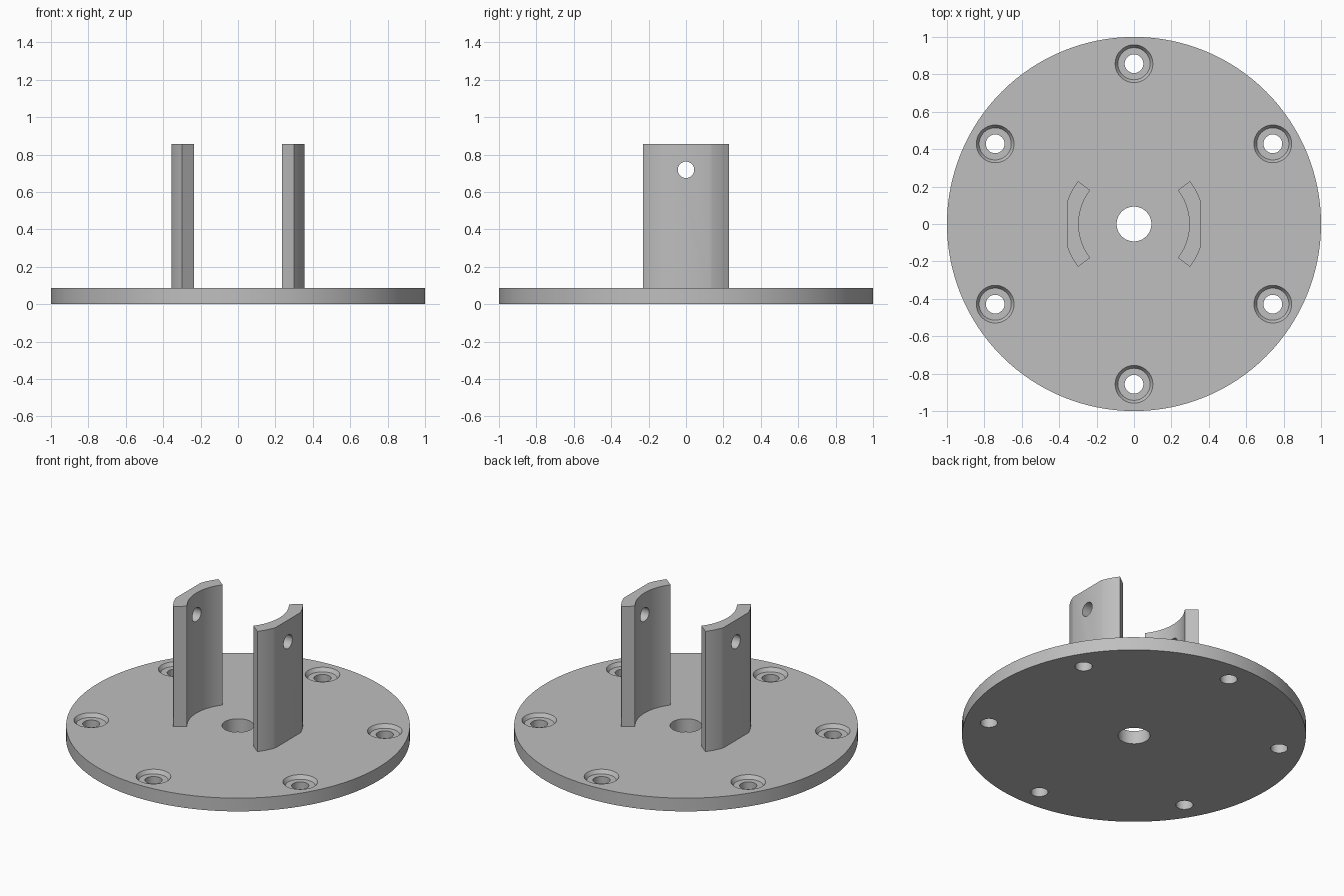
import bpy, bmesh, math
from mathutils import Matrix

PLATE_TOP = 0.085
POST_TOP = 0.857

cube = bpy.data.objects.get("Cube")
if cube:
    bpy.data.objects.remove(cube)

grey = bpy.data.materials.new("light grey")
grey.use_nodes = True
colour = (0.52, 0.52, 0.52, 1)
grey.diffuse_color = colour
grey.node_tree.nodes["Principled BSDF"].inputs["Base Color"].default_value = colour


def make_object(name, bm):
    bmesh.ops.recalc_face_normals(bm, faces=bm.faces)
    mesh = bpy.data.meshes.new(name)
    bm.to_mesh(mesh)
    bm.free()
    mesh.materials.append(grey)
    obj = bpy.data.objects.new(name, mesh)
    bpy.context.collection.objects.link(obj)
    return obj


def lathe(name, profile, segments, matrix=Matrix()):
    """Closed solid turned about z from (radius, height) pairs."""
    bm = bmesh.new()
    rings = []
    for r, z in profile:
        angles = [math.tau * i / segments for i in range(segments)]
        rings.append([bm.verts.new((r * math.cos(a), r * math.sin(a), z)) for a in angles])
    for low, high in zip(rings, rings[1:]):
        for i in range(segments):
            j = (i + 1) % segments
            bm.faces.new((low[i], low[j], high[j], high[i]))
    bm.faces.new(rings[0])
    bm.faces.new(rings[-1])
    bm.transform(matrix)
    return make_object(name, bm)


def cut(target, cutters):
    """Subtract the cutters, bake the result and discard them."""
    for cutter in cutters:
        cutter.hide_render = True
        mod = target.modifiers.new("cut", 'BOOLEAN')
        mod.operation = 'DIFFERENCE'
        mod.solver = 'EXACT'
        mod.object = cutter
    graph = bpy.context.evaluated_depsgraph_get()
    baked = bpy.data.meshes.new_from_object(target.evaluated_get(graph))
    target.modifiers.clear()
    target.data = baked
    for cutter in cutters:
        bpy.data.objects.remove(cutter)


def arc(radius, start, end, steps):
    angles = [start + (end - start) * i / steps for i in range(steps + 1)]
    return [(radius * math.cos(a), radius * math.sin(a)) for a in angles]


# Round base plate with a centre bore and six countersunk screw holes
plate = lathe("base_plate", [(1, 0), (1, PLATE_TOP)], 128)
drills = [lathe("bore_cutter", [(0.093, -0.1), (0.093, 0.2)], 48)]
screw = [(0.05, -0.1), (0.05, 0.062), (0.086, 0.062), (0.101, PLATE_TOP), (0.102, 0.15)]
for i in range(6):
    place = Matrix.Rotation(math.radians(30 + 60 * i), 4, 'Z') @ Matrix.Translation((0.857, 0, 0))
    drills.append(lathe("screw_cutter", screw, 40, place))
cut(plate, drills)


# Curved upright with a flattened outer side and a cross hole
def make_post(name, turn):
    sweep = math.radians(37.5)
    flat = math.acos(0.355 / 0.377)
    outline = arc(0.296, -sweep, sweep, 20)
    outline += arc(0.377, sweep, flat, 8) + arc(0.377, -flat, -sweep, 8)
    bm = bmesh.new()
    base = bm.faces.new([bm.verts.new((x, y, PLATE_TOP - 0.01)) for x, y in outline])
    grown = bmesh.ops.extrude_face_region(bm, geom=[base])["geom"]
    for v in grown:
        if isinstance(v, bmesh.types.BMVert):
            v.co.z = POST_TOP
    bm.transform(Matrix.Rotation(turn, 4, 'Z'))
    post = make_object(name, bm)
    across = Matrix.Translation((0, 0, 0.718)) @ Matrix.Rotation(math.pi / 2, 4, 'Y')
    cut(post, [lathe("pin_cutter", [(0.044, -0.6), (0.044, 0.6)], 32, across)])
    return post


parts = [plate, make_post("left_post", 0), make_post("right_post", math.pi)]

# Smooth curved walls, crisp edges
bpy.ops.object.select_all(action='DESELECT')
for obj in parts:
    obj.select_set(True)
bpy.context.view_layer.objects.active = plate
bpy.ops.object.shade_smooth_by_angle(angle=math.radians(25))
